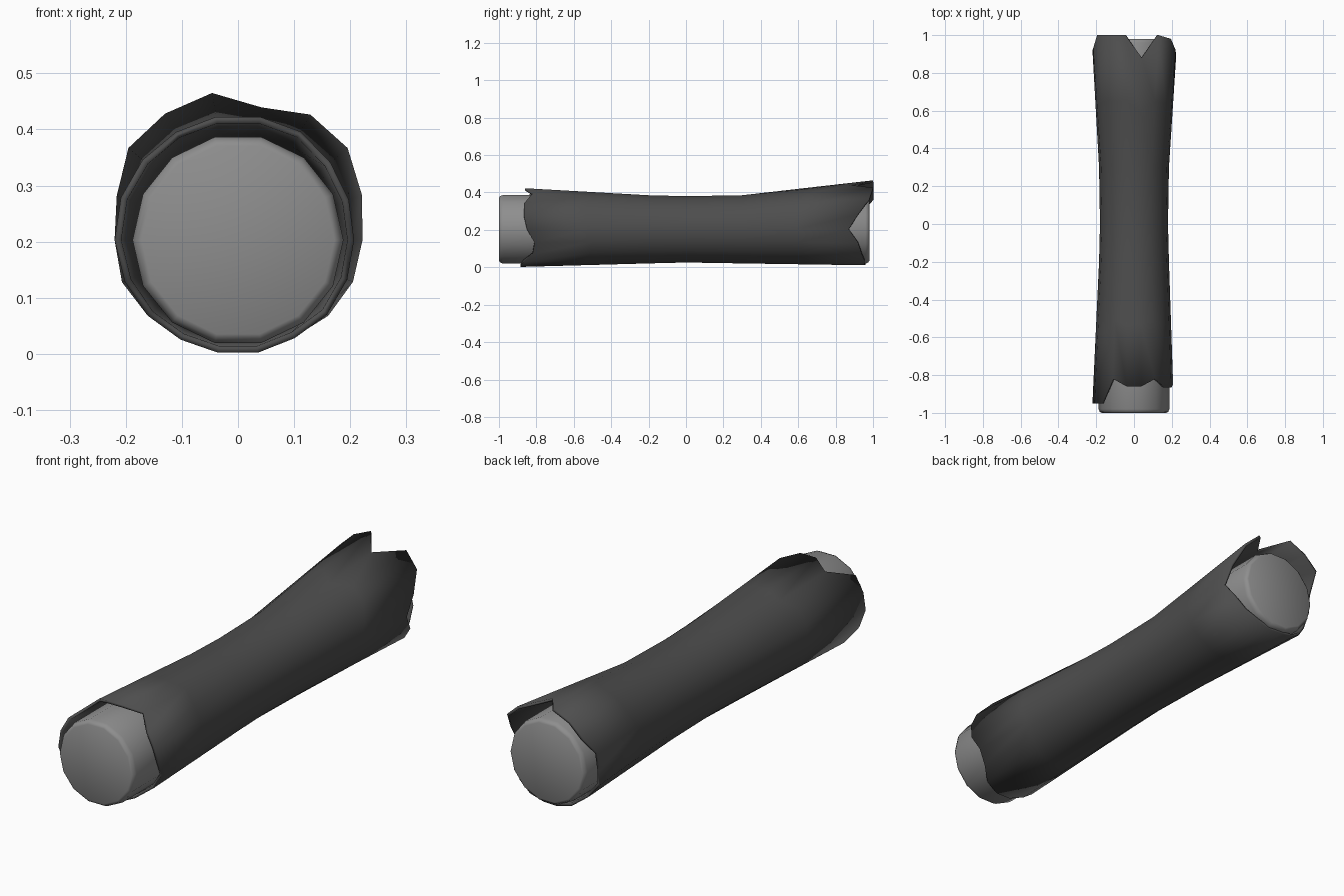
import bpy, bmesh, math

CENTRE_Z = 0.203

cube = bpy.data.objects.get("Cube")
if cube:
    bpy.data.objects.remove(cube, do_unlink=True)


def make_material(name, value):
    mat = bpy.data.materials.new(name)
    mat.use_nodes = True
    colour = (value, value, value, 1.0)
    mat.diffuse_color = colour
    bsdf = mat.node_tree.nodes["Principled BSDF"]
    bsdf.inputs["Base Color"].default_value = colour
    bsdf.inputs["Roughness"].default_value = 0.8
    return mat


def loft(name, rings, material, capped):
    """Skin rings of (angle in degrees, radius, y) points along the y axis."""
    bm = bmesh.new()
    rows = []
    for ring in rings:
        row = []
        for degrees, radius, y in ring:
            a = math.radians(degrees)
            row.append(bm.verts.new((radius * math.cos(a), y,
                                     CENTRE_Z + radius * math.sin(a))))
        rows.append(row)
    for lower, upper in zip(rows, rows[1:]):
        count = len(lower)
        for i in range(count):
            j = (i + 1) % count
            bm.faces.new((lower[i], lower[j], upper[j], upper[i]))
    if capped:
        bm.faces.new(rows[0])
        bm.faces.new(rows[-1])
    bmesh.ops.recalc_face_normals(bm, faces=bm.faces)
    mesh = bpy.data.meshes.new(name)
    bm.to_mesh(mesh)
    bm.free()
    mesh.materials.append(material)
    obj = bpy.data.objects.new(name, mesh)
    bpy.context.collection.objects.link(obj)
    bpy.ops.object.select_all(action="DESELECT")
    obj.select_set(True)
    bpy.context.view_layer.objects.active = obj
    bpy.ops.object.shade_smooth_by_angle(angle=math.radians(40))
    return obj


wood = make_material("pale grey core", 0.27)
bark = make_material("dark grey bark", 0.075)

# Inner core: rounded rims, slightly waisted where the bark covers it
core_profile = [(-1, 0.172), (-0.995, 0.181), (-0.98, 0.188), (-0.75, 0.188),
                (0, 0.165), (0.75, 0.188), (0.96, 0.188), (0.975, 0.181),
                (0.98, 0.172)]
SIDES = 14
core_rings = [[(i * 360 / SIDES, r, y) for i in range(SIDES)]
              for y, r in core_profile]
loft("inner_core", core_rings, wood, True)

# Bark strips, from the underside round: front y, front radius, back y, back radius
strips = [
    (-.885, .204, .955, .195), (-.87, .202, .955, .2), (-.82, .207, .94, .21),
    (-.81, .207, .92, .218), (-.85, .207, .87, .222), (-.866, .21, .92, .235),
    (-.866, .215, .98, .255), (-.82, .223, 1, .258), (-.86, .223, .88, .24),
    (-.86, .223, 1, .266), (-.82, .222, 1, .26), (-.95, .222, 1, .255),
    (-.95, .222, .93, .23), (-.95, .22, .92, .22), (-.93, .215, .9, .22),
    (-.88, .21, .92, .21), (-.87, .205, .95, .205), (-.885, .204, .96, .195),
]
step = 360 / len(strips)
angles = [step * i - 80 for i in range(len(strips))]


def waist(y, radius):
    return [(a, radius, y) for a in angles]


def blend(first, second, t):
    return [(a, r + (s - r) * t, y + (w - y) * t)
            for (a, r, y), (_, s, w) in zip(first, second)]


front = [(a, s[1], s[0]) for a, s in zip(angles, strips)]
back = [(a, s[3], s[2]) for a, s in zip(angles, strips)]
near, middle, far = waist(-0.2, 0.185), waist(0, 0.18), waist(0.3, 0.185)
bark_rings = [front, blend(front, near, 0.5), near, middle,
              far, blend(far, back, 0.5), back]
shell = loft("bark_shell", bark_rings, bark, False)

# Thin torn edge, thickened towards the core
thick = shell.modifiers.new("thickness", "SOLIDIFY")
thick.thickness = 0.012
thick.offset = -1
